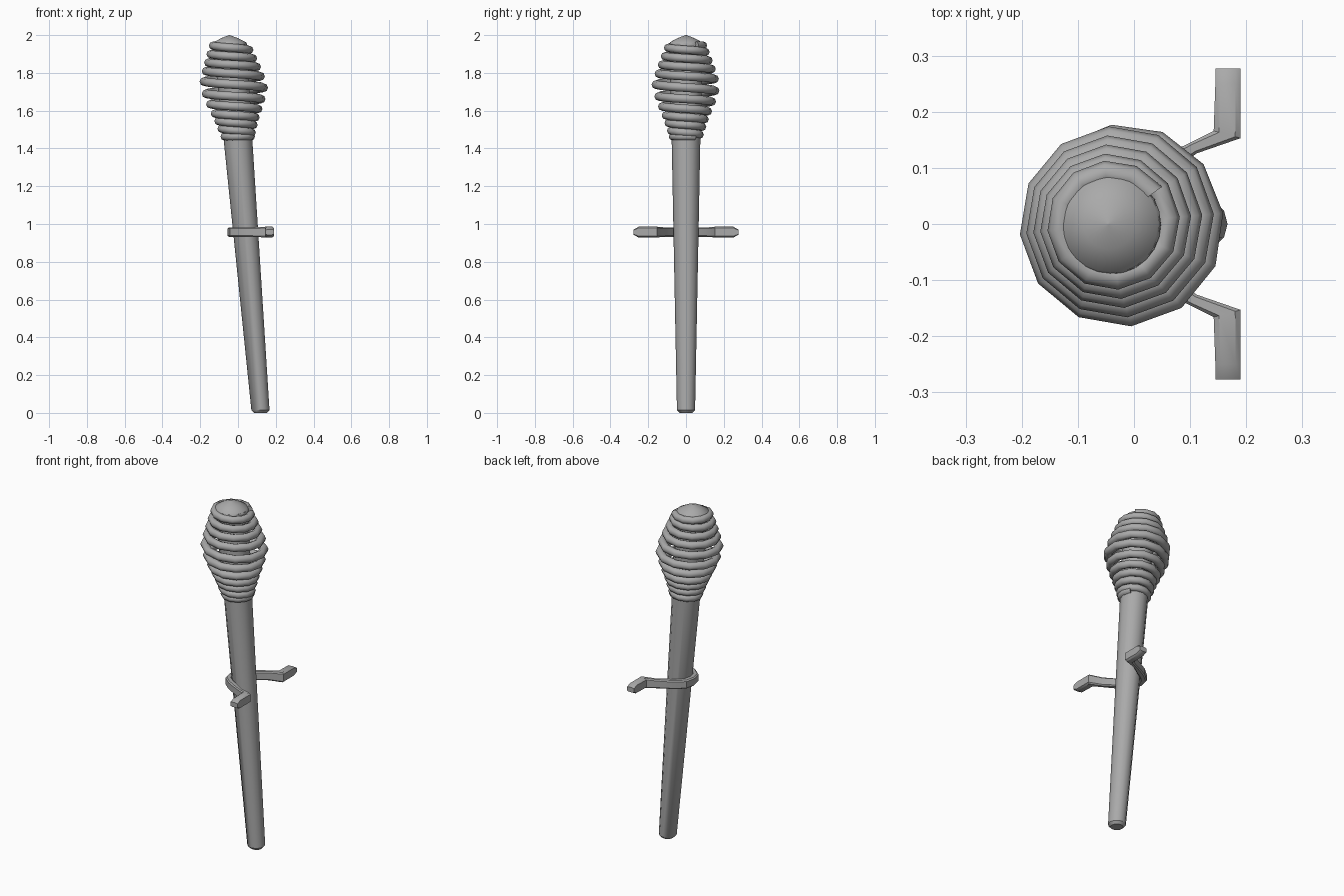
import bpy
import bmesh
from math import sin, cos, pi, radians
from mathutils import Vector

cube = bpy.data.objects.get("Cube")
if cube:
    bpy.data.objects.remove(cube, do_unlink=True)

grey = bpy.data.materials.new("plain grey")
grey.use_nodes = True
grey.diffuse_color = (0.4, 0.4, 0.4, 1)
grey.node_tree.nodes["Principled BSDF"].inputs["Base Color"].default_value = (0.4, 0.4, 0.4, 1)


def loft(name, rings, smooth_angle):
    """Skin a row of equal-sized closed rings and cap both ends."""
    bm = bmesh.new()
    rows = [[bm.verts.new(p) for p in ring] for ring in rings]
    n = len(rows[0])
    for a, b in zip(rows, rows[1:]):
        for i in range(n):
            j = (i + 1) % n
            bm.faces.new((a[i], a[j], b[j], b[i]))
    bm.faces.new(rows[0])
    bm.faces.new(rows[-1])
    bmesh.ops.recalc_face_normals(bm, faces=bm.faces)
    mesh = bpy.data.meshes.new(name)
    bm.to_mesh(mesh)
    bm.free()
    mesh.materials.append(grey)
    ob = bpy.data.objects.new(name, mesh)
    bpy.context.collection.objects.link(ob)
    bpy.ops.object.select_all(action='DESELECT')
    ob.select_set(True)
    bpy.context.view_layer.objects.active = ob
    bpy.ops.object.shade_smooth_by_angle(angle=radians(smooth_angle))
    return ob


def interp(keys, x):
    """Linear lookup in (x, value) pairs sorted by x."""
    if x <= keys[0][0]:
        return keys[0][1]
    for (x0, v0), (x1, v1) in zip(keys, keys[1:]):
        if x <= x1:
            return v0 + (v1 - v0) * (x - x0) / (x1 - x0)
    return keys[-1][1]


def axis_x(z):
    """Leaning centre line of the torch."""
    return 0.12 - 0.083 * z


def circle(r, z, sides=12):
    steps = [2 * pi * i / sides for i in range(sides)]
    return [(axis_x(z) + r * cos(a), r * sin(a), z) for a in steps]


# Tapered handle with a chamfered foot
handle = [(0.034, 0), (0.048, 0.015), (0.076, 1.45), (0.09, 1.955)]
loft("handle", [circle(r, z) for r, z in handle], 40)

# Shallow pointed cap on the head
cap = [(0.09, 1.95), (0.085, 1.962), (0.045, 1.984), (0.002, 2.0)]
loft("head_cap", [circle(r, z, 24) for r, z in cap], 60)

# Coil wrapped round the head, widest in the middle
turn_heights = [1.945, 1.90, 1.855, 1.81, 1.755, 1.69, 1.635, 1.585, 1.545, 1.505, 1.463]
heights = [(i + 0.4, z) for i, z in enumerate(turn_heights)]
radii = [(1.46, 0.07), (1.55, 0.098), (1.65, 0.138), (1.73, 0.162),
         (1.8, 0.143), (1.9, 0.108), (1.95, 0.09)]
per_turn, turns = 12, 11
coil = []
for k in range(per_turn * turns + 1):
    t = k / per_turn
    a = radians(36) + 2 * pi * t
    z = interp(heights, t)
    r = interp(radii, z)
    thick = 0.021 + 0.03 * max(0, r - 0.08)
    out = Vector((cos(a), sin(a), 0))
    centre = Vector((axis_x(z), 0, z)) + out * r
    coil.append([centre + out * thick * cos(b) + Vector((0, 0, thick * sin(b)))
                 for b in (2 * pi * i / 8 for i in range(8))])
loft("head_coil", coil, 50)

# Wall bracket: half ring behind the handle with two splayed feet
# Each station: inner edge, outer edge, half height
half = [((-0.022, 0), (-0.055, 0), 0.025),
        ((-0.012, 0.04), (-0.043, 0.055), 0.025),
        ((0.02, 0.066), (0.005, 0.096), 0.025),
        ((0.06, 0.09), (0.045, 0.118), 0.025),
        ((0.112, 0.126), (0.102, 0.146), 0.026),
        ((0.19, 0.153), (0.142, 0.166), 0.029),
        ((0.19, 0.25), (0.145, 0.25), 0.029),
        ((0.19, 0.277), (0.145, 0.277), 0.014)]
flip = [((i[0], -i[1]), (o[0], -o[1]), h) for i, o, h in half[:0:-1]]
mid_z = 0.957
bracket = []
for inner, outer, h in flip + half:
    i, o = Vector((*inner, mid_z)), Vector((*outer, mid_z))
    up, edge = Vector((0, 0, h)), (o - i) * 0.2
    low = up * 0.75
    bracket.append([i - low, i + low, i + edge + up, o - edge + up,
                    o + low, o - low, o - edge - up, i + edge - up])
loft("wall_bracket", bracket, 35)
